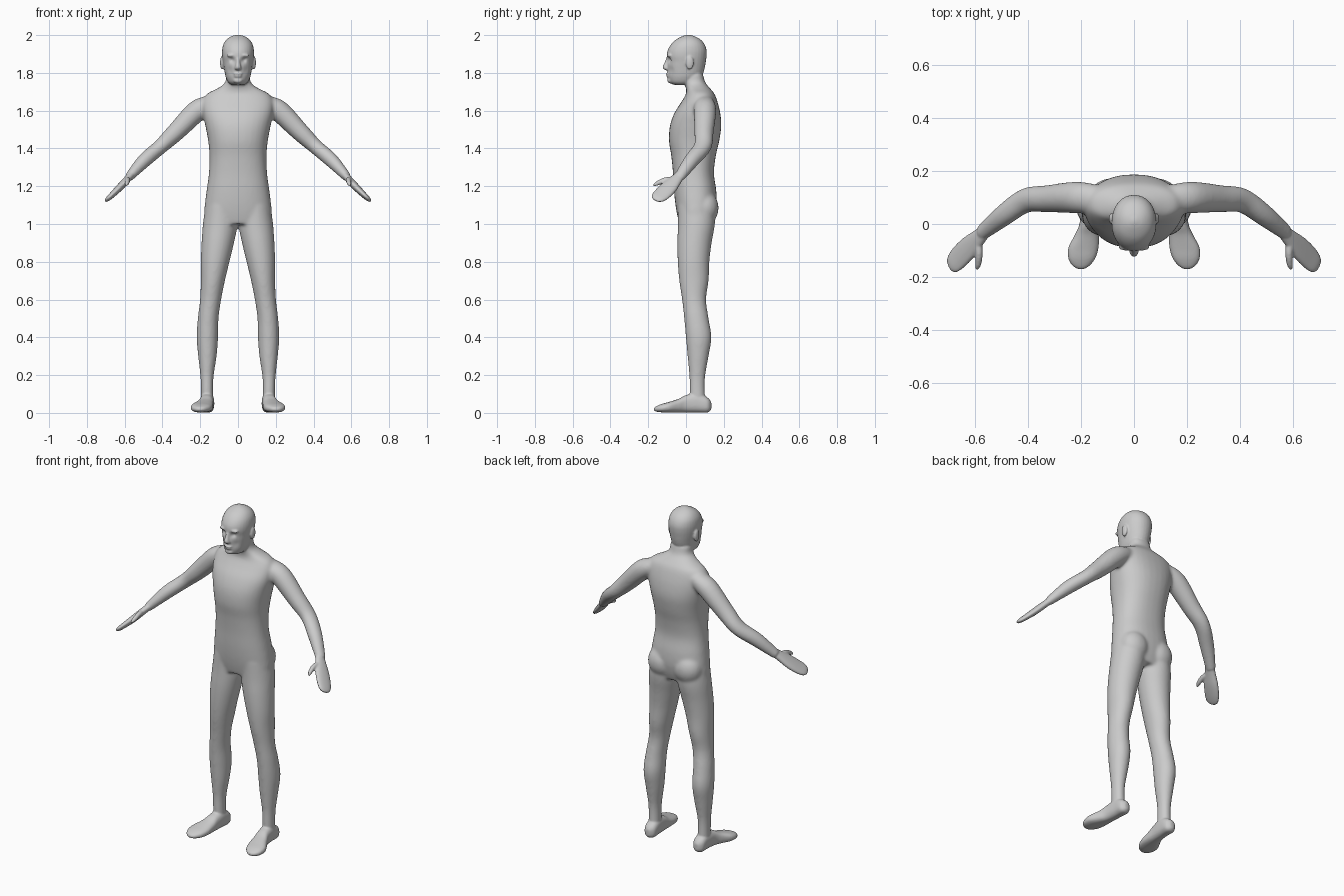
import bpy, bmesh, math
from mathutils import Vector, Matrix

X, Y = Vector((1, 0, 0)), Vector((0, 1, 0))
Z = Vector((0, 0, 1))
DIAG = Vector((1, 0, 1)).normalized()


def spline(rows, steps=5):
    """Catmull-Rom interpolation of rows of numbers."""
    out = []
    for i in range(len(rows) - 1):
        p0, p1 = rows[max(i - 1, 0)], rows[i]
        p2, p3 = rows[i + 1], rows[min(i + 2, len(rows) - 1)]
        for s in range(steps):
            t = s / steps
            out.append([b + 0.5 * t * (c - a + t * (2 * a - 5 * b + 4 * c - d + t * (3 * (b - c) + d - a)))
                        for a, b, c, d in zip(p0, p1, p2, p3)])
    return out + [list(rows[-1])]


def loft(bm, rows, u=X, v=None, power=2.0, sides=(1,), n=32):
    """Skin rings (x, y, z, half width along u, half depth along v)."""
    rows = spline(rows)
    pts = [Vector(r[:3]) for r in rows]
    for side in sides:
        rings = []
        for i, r in enumerate(rows):
            tangent = pts[min(i + 1, len(pts) - 1)] - pts[max(i - 1, 0)]
            w = v if v else tangent.cross(u).normalized()
            ring = []
            for k in range(n):
                a = 2 * math.pi * k / n
                c, s = math.cos(a), math.sin(a)
                c = math.copysign(abs(c) ** (2 / power), c)
                s = math.copysign(abs(s) ** (2 / power), s)
                p = pts[i] + u * (c * r[3]) + w * (s * r[4])
                ring.append(bm.verts.new((p.x * side, p.y, p.z)))
            rings.append(ring)
        for a, b in zip(rings, rings[1:]):
            for k in range(n):
                bm.faces.new((a[k], a[(k + 1) % n], b[(k + 1) % n], b[k]))
        bm.faces.new(rings[0])
        bm.faces.new(rings[-1])


def stack(bm, rows, power):
    """Loft of level rings (z, half width, front y, back y)."""
    loft(bm, [(0, (f + b) / 2, z, w, (b - f) / 2) for z, w, f, b in rows], X, Y, power)


def blob(bm, centre, radii, sides=(1,)):
    for s in sides:
        m = Matrix.Translation((centre[0] * s, centre[1], centre[2])) @ Matrix.Diagonal((*radii, 1))
        bmesh.ops.create_uvsphere(bm, u_segments=24, v_segments=16, radius=1, matrix=m)


def fuse(bm, voxel, iterations):
    """Merge overlapping shells into one smooth skin and return its mesh."""
    bmesh.ops.recalc_face_normals(bm, faces=bm.faces)
    mesh = bpy.data.meshes.new("skin")
    bm.to_mesh(mesh)
    bm.free()
    ob = bpy.data.objects.new("skin", mesh)
    bpy.context.collection.objects.link(ob)
    rem = ob.modifiers.new("merge", 'REMESH')
    rem.mode = 'VOXEL'
    rem.voxel_size = voxel
    smo = ob.modifiers.new("smooth", 'SMOOTH')
    smo.factor = 0.5
    smo.iterations = iterations
    bpy.context.view_layer.update()
    dg = bpy.context.evaluated_depsgraph_get()
    result = bpy.data.meshes.new_from_object(ob.evaluated_get(dg))
    bpy.data.objects.remove(ob)
    return result


BOTH = (1, -1)

# Torso and neck
bm = bmesh.new()
stack(bm, [(1.00, .165, -.035, .135), (1.05, .179, -.047, .152), (1.11, .175, -.057, .162),
           (1.18, .166, -.064, .160), (1.27, .154, -.069, .148), (1.36, .151, -.078, .158),
           (1.44, .158, -.090, .176), (1.52, .173, -.085, .187), (1.59, .187, -.060, .181),
           (1.65, .187, -.022, .166), (1.69, .163, .000, .150), (1.72, .105, .000, .126),
           (1.75, .068, -.012, .102), (1.80, .063, -.012, .089)], 2.3)
# Buttocks
blob(bm, (.085, .10, 1.085), (.085, .073, .09), BOTH)
# Legs
loft(bm, [(.088, .055, 1.10, .084, .098), (.094, .055, 1.0, .092, .098), (.107, .045, .9, .086, .091),
          (.121, .040, .8, .076, .084), (.133, .042, .7, .064, .078), (.145, .043, .6, .056, .064),
          (.158, .055, .5, .055, .065), (.162, .067, .4, .057, .068), (.162, .064, .3, .049, .056),
          (.164, .060, .2, .036, .043), (.164, .059, .13, .033, .041), (.163, .062, .04, .034, .043)],
     X, Y, 2.0, BOTH)
# Arms
loft(bm, [(.12, .09, 1.65, .045, .05), (.21, .10, 1.605, .057, .060), (.33, .095, 1.486, .049, .051),
          (.41, .088, 1.41, .040, .047), (.495, .03, 1.337, .038, .041), (.58, -.038, 1.245, .024, .030)],
     DIAG, None, 2.0, BOTH)
skin = fuse(bm, .008, 10)

bm = bmesh.new()
bm.from_mesh(skin)
# Head
stack(bm, [(1.737, .035, -.066, .03), (1.75, .052, -.086, .06), (1.775, .064, -.094, .08),
           (1.80, .070, -.097, .092), (1.83, .075, -.100, .100), (1.86, .080, -.098, .105),
           (1.89, .084, -.102, .109), (1.92, .084, -.097, .109), (1.95, .078, -.080, .099),
           (1.975, .062, -.055, .079), (1.993, .037, -.022, .048), (2.002, .006, .005, .018)], 2.1)
# Nose
loft(bm, [(0, -.092, 1.880, .010, .012), (0, -.100, 1.855, .011, .014), (0, -.105, 1.835, .015, .019),
          (0, -.103, 1.822, .018, .017), (0, -.095, 1.814, .010, .012)], X, Y)
# Brows, ears, lips, chin
blob(bm, (.030, -.086, 1.892), (.030, .015, .010), BOTH)
blob(bm, (.085, .020, 1.853), (.010, .021, .036), BOTH)
blob(bm, (0, -.093, 1.795), (.024, .014, .006))
blob(bm, (0, -.091, 1.782), (.022, .014, .006))
blob(bm, (0, -.082, 1.760), (.026, .017, .016))
# Hands
loft(bm, [(.55, -.015, 1.275, .018, .022), (.59, -.055, 1.233, .019, .034), (.625, -.09, 1.195, .019, .045),
          (.66, -.125, 1.16, .016, .046), (.685, -.152, 1.137, .012, .038), (.696, -.164, 1.126, .006, .018)],
     DIAG, None, 2.2, BOTH)
# Thumbs
loft(bm, [(.588, -.06, 1.235, .014, .016), (.585, -.11, 1.232, .014, .015), (.588, -.15, 1.216, .012, .012),
          (.593, -.172, 1.203, .006, .006)], X, None, 2.0, BOTH)
# Feet
loft(bm, [(.162, .134, .038, .012, .020), (.162, .113, .042, .034, .040), (.163, .06, .054, .037, .052),
          (.168, .0, .048, .038, .046), (.177, -.04, .038, .046, .036), (.191, -.09, .030, .057, .028),
          (.197, -.13, .025, .051, .022), (.20, -.158, .021, .032, .014), (.20, -.17, .019, .012, .007)],
     X, Z, 2.5, BOTH)
skin = fuse(bm, .005, 4)

# Eye sockets and mouth line pressed into the face
dents = [((.031, -.09, 1.869), .014, .011), ((-.031, -.09, 1.869), .014, .011),
         ((.045, -.085, 1.815), .022, .005), ((-.045, -.085, 1.815), .022, .005)]
for vert in skin.vertices:
    if vert.co.z > 1.75 and vert.co.y < -.03:
        for c, r, push in dents:
            d = (vert.co - Vector(c)).length
            vert.co.y += push * math.exp(-(d / r) ** 2)
for poly in skin.polygons:
    poly.use_smooth = True
body = bpy.data.objects.new("human_body", skin)
bpy.context.collection.objects.link(body)
